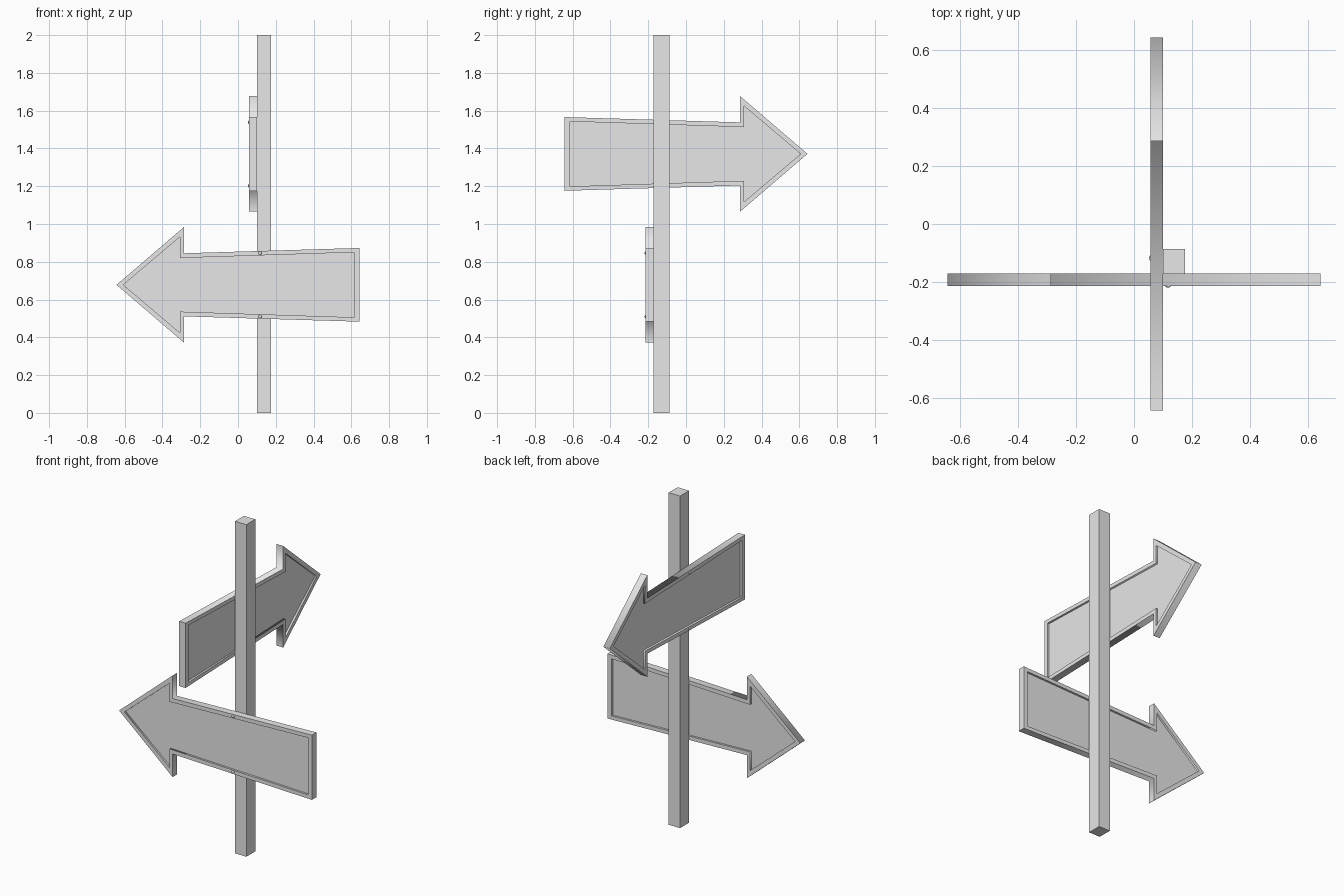
import bpy
import bmesh
from math import pi
from mathutils import Matrix

cube = bpy.data.objects.get("Cube")
if cube:
    bpy.data.objects.remove(cube)

grey = bpy.data.materials.new("plain grey")
grey.use_nodes = True
grey.diffuse_color = (0.8, 0.8, 0.8, 1)
grey.node_tree.nodes["Principled BSDF"].inputs["Base Color"].default_value = (0.8, 0.8, 0.8, 1)

THICK = 0.043    # board thickness
RECESS = 0.012   # depth of the sunken panel on both sides

# Upper half of each arrow outline: tip, head corner, notch, tail corner
OUTER = [(-0.643, 0), (-0.286, 0.306), (-0.286, 0.167), (0.642, 0.195)]
INNER = [(-0.607, 0), (-0.307, 0.254), (-0.307, 0.142), (0.615, 0.172)]
SMOOTH_CORNERS = (0, 2, 5)   # tip and both notches are softly shaded


def add_object(name, bm):
    bmesh.ops.recalc_face_normals(bm, faces=bm.faces)
    mesh = bpy.data.meshes.new(name)
    bm.to_mesh(mesh)
    bm.free()
    mesh.materials.append(grey)
    obj = bpy.data.objects.new(name, mesh)
    bpy.context.collection.objects.link(obj)
    return obj


def mirrored(half):
    return half + [(x, -z) for x, z in reversed(half[1:])]


def arrow_board(name):
    """Arrow with a raised rim and a sunken panel on each side."""
    bm = bmesh.new()
    front = -THICK / 2
    sections = [(INNER, front + RECESS), (INNER, front), (OUTER, front),
                (OUTER, -front), (INNER, -front), (INNER, -front - RECESS)]
    rings = [[bm.verts.new((x, y, z)) for x, z in mirrored(half)]
             for half, y in sections]
    count = len(rings[0])
    for a, b in zip(rings, rings[1:]):
        for i in range(count):
            j = (i + 1) % count
            bm.faces.new((a[i], a[j], b[j], b[i]))
    bm.faces.new(rings[0])
    bm.faces.new(rings[-1])
    for face in bm.faces:
        face.smooth = True
    for edge in bm.edges:
        edge.smooth = False
    for a, b in ((0, 1), (2, 3), (4, 5)):
        for i in SMOOTH_CORNERS:
            bm.edges.get((rings[a][i], rings[b][i])).smooth = True
    return add_object(name, bm)


def nail(name, x, z):
    """Small round head standing slightly proud of the front rim."""
    bm = bmesh.new()
    bmesh.ops.create_uvsphere(bm, u_segments=12, v_segments=8, radius=0.009)
    bmesh.ops.scale(bm, vec=(1, 0.6, 1), verts=bm.verts)
    bmesh.ops.translate(bm, vec=(x, -THICK / 2, z), verts=bm.verts)
    for face in bm.faces:
        face.smooth = True
    return add_object(name, bm)


# Square post
bm = bmesh.new()
bmesh.ops.create_cube(bm, size=1)
bmesh.ops.scale(bm, vec=(0.076, 0.085, 2), verts=bm.verts)
bmesh.ops.translate(bm, vec=(0.138, -0.129, 1), verts=bm.verts)
add_object("post", bm)

# Two identical signs, the upper one turned a quarter
placements = {
    "lower": Matrix.Translation((0, -0.192, 0.678)),
    "upper": Matrix.Translation((0.079, 0, 1.371)) @ Matrix.Rotation(-pi / 2, 4, 'Z'),
}
for level, matrix in placements.items():
    parts = [arrow_board(level + "_arrow_board"),
             nail(level + "_top_nail", 0.117, 0.168),
             nail(level + "_bottom_nail", 0.117, -0.168)]
    for part in parts:
        part.data.transform(matrix)
